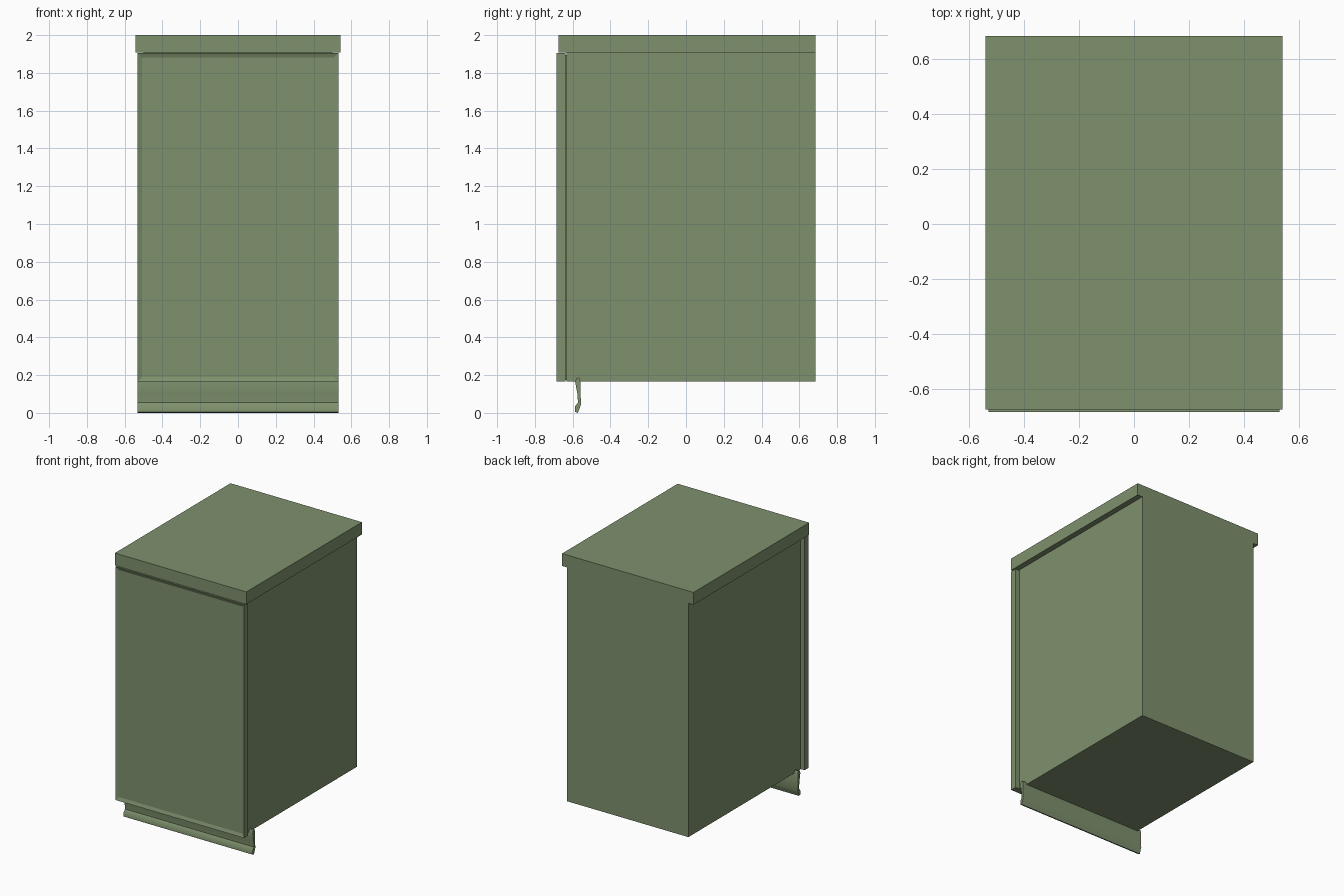
import bpy, bmesh

if "Cube" in bpy.data.objects:
    bpy.data.objects.remove(bpy.data.objects["Cube"])

paint = bpy.data.materials.new("green_paint")
paint.diffuse_color = (0.21, 0.283, 0.153, 1)
paint.use_nodes = True
paint.node_tree.nodes["Principled BSDF"].inputs["Base Color"].default_value = paint.diffuse_color


def finish(name, bm):
    bmesh.ops.recalc_face_normals(bm, faces=bm.faces)
    mesh = bpy.data.meshes.new(name)
    bm.to_mesh(mesh)
    bm.free()
    mesh.materials.append(paint)
    ob = bpy.data.objects.new(name, mesh)
    bpy.context.collection.objects.link(ob)
    return ob


def box_bm(half_x, y0, y1, z0, z1):
    bm = bmesh.new()
    bmesh.ops.create_cube(bm, size=1)
    for v in bm.verts:
        v.co.x *= 2 * half_x
        v.co.y = y1 if v.co.y > 0 else y0
        v.co.z = z1 if v.co.z > 0 else z0
    return bm


# Cabinet body, worktop and the thin seal behind the door
finish("body", box_bm(0.50, -0.632, 0.686, 0.165, 1.91))
finish("worktop", box_bm(0.542, -0.676, 0.686, 1.908, 2.0))
finish("door_seal", box_bm(0.49, -0.64, -0.63, 0.175, 1.895))

# Door with a shallow recessed panel
bm = box_bm(0.531, -0.686, -0.638, 0.166, 1.906)
bm.normal_update()
front = [f for f in bm.faces if f.normal.y < -0.9]
bmesh.ops.inset_region(bm, faces=front, thickness=0.034)
for v in front[0].verts:
    v.co.y += 0.01
finish("door", bm)

# Curved kick plate, extruded along x from its side profile
profile = [(-0.587, 0.005), (-0.587, 0.035), (-0.572, 0.055), (-0.575, 0.10),
           (-0.587, 0.165), (-0.580, 0.185), (-0.566, 0.187), (-0.558, 0.165),
           (-0.558, 0.10), (-0.556, 0.045), (-0.563, 0.025), (-0.572, 0.0)]
bm = bmesh.new()
face = bm.faces.new([bm.verts.new((-0.532, y, z)) for y, z in profile])
ext = bmesh.ops.extrude_face_region(bm, geom=[face], use_keep_orig=True)
for v in ext["geom"]:
    if isinstance(v, bmesh.types.BMVert):
        v.co.x = 0.532
kick = finish("kick_plate", bm)
bpy.context.view_layer.objects.active = kick
kick.select_set(True)
bpy.ops.object.shade_smooth_by_angle(angle=0.7)
